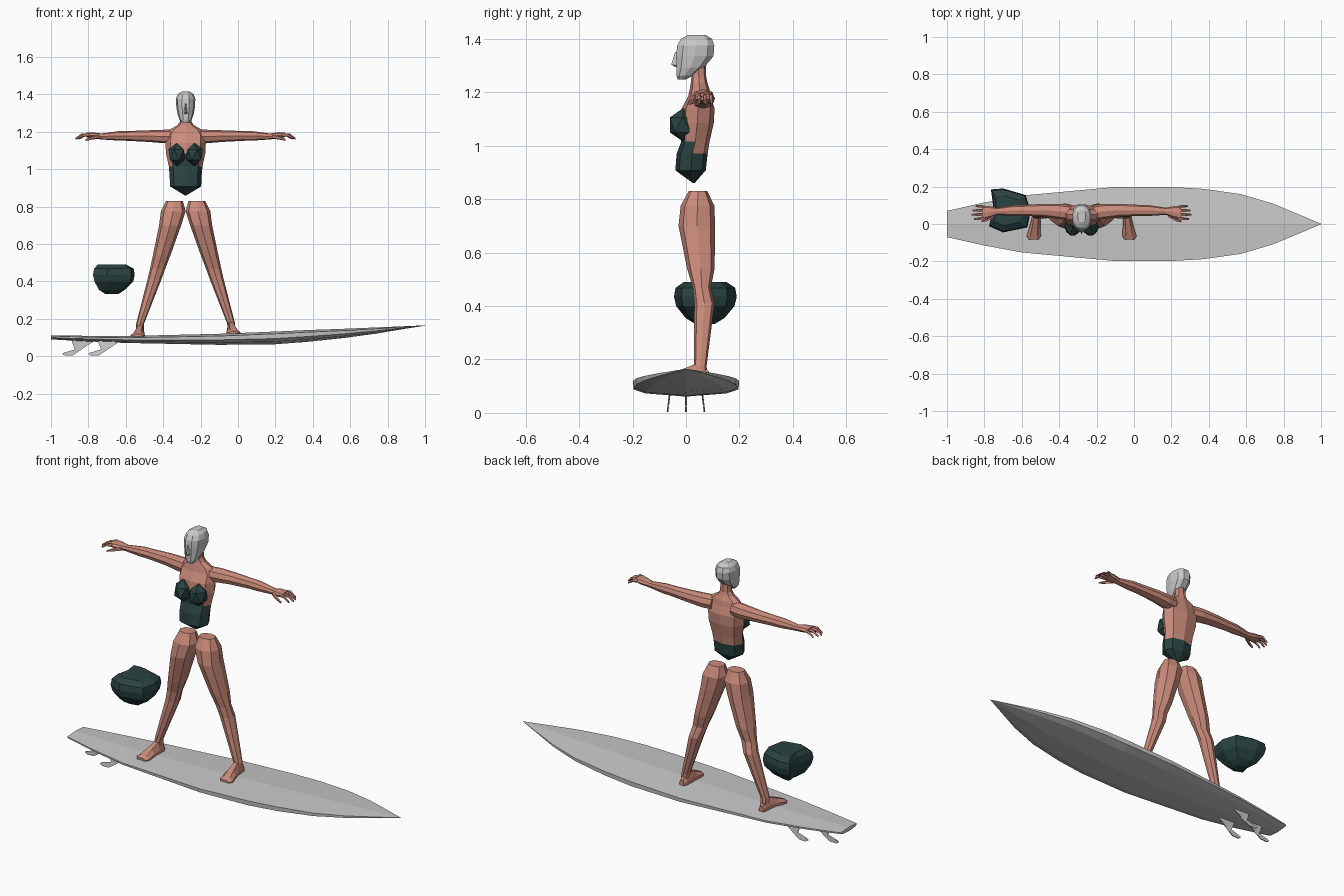
import bpy, bmesh, math
from mathutils import Vector

CX = -0.28  # the figure's own centre line


def material(name, rgb):
    m = bpy.data.materials.new(name)
    m.diffuse_color = (*rgb, 1)
    return m


GREY = material("light grey", (0.58, 0.58, 0.58))
SKIN = material("skin", (0.60, 0.26, 0.20))
SUIT = material("dark teal", (0.022, 0.056, 0.053))


def finish(name, bm, mats, rule=None):
    bmesh.ops.recalc_face_normals(bm, faces=bm.faces)
    if rule:
        for f in bm.faces:
            f.material_index = rule(f.calc_center_median())
    me = bpy.data.meshes.new(name)
    bm.to_mesh(me)
    bm.free()
    for m in mats:
        me.materials.append(m)
    ob = bpy.data.objects.new(name, me)
    bpy.context.collection.objects.link(ob)
    return ob


def loft(name, rings, mats, rule=None):
    bm = bmesh.new()
    vs = [[bm.verts.new(p) for p in r] for r in rings]
    n = len(vs[0])
    for a, b in zip(vs, vs[1:]):
        for i in range(n):
            j = (i + 1) % n
            bm.faces.new((a[i], a[j], b[j], b[i]))
    bm.faces.new(vs[0])
    bm.faces.new(vs[-1])
    bmesh.ops.remove_doubles(bm, verts=bm.verts, dist=0.0002)
    return finish(name, bm, mats, rule)


def ring(c, u, v, n=8, sq=0.85):
    """Rounded section about c, spanned by half-axes u and v."""
    c, u, v = Vector(c), Vector(u), Vector(v)
    pw = lambda t: math.copysign(abs(t) ** sq, t) if abs(t) > 1e-6 else 0
    return [c + u * pw(math.cos(a)) + v * pw(math.sin(a))
            for a in (2 * math.pi * i / n for i in range(n))]


def level(x, z, hw, yf, yb, n=8):
    """Horizontal section from its half width, front and back."""
    return ring((x, (yf + yb) / 2, z), (hw, 0, 0), (0, (yb - yf) / 2, 0), n)


def tube(name, pts, mats, n=5):
    """Tapered tube through (x, y, z, radius) points, running mostly along x."""
    loft(name, [ring(p[:3], (0, p[3], 0), (0, 0, p[3]), n, 1) for p in pts], mats)


# Surfboard: x, half width, deck height, keel height
board = [(-1, .07, .112, .09), (-.8, .115, .109, .079), (-.6, .152, .108, .071),
         (-.1, .198, .120, .061), (.2, .198, .132, .064), (.37, .188, .140, .077),
         (.57, .16, .147, .098), (.74, .11, .154, .121), (.88, .052, .16, .145),
         (1, .001, .165, .163)]
loft("surfboard", [[(x, 0, t), (x, w, t - .012 * w / .2), (x, w * .99, t * .45 + b * .55),
                    (x, w * .76, b + (t - b) * .2), (x, 0, b),
                    (x, -w * .76, b + (t - b) * .2), (x, -w * .99, t * .45 + b * .55),
                    (x, -w, t - .012 * w / .2)] for x, w, t, b in board], [GREY])


# Three swept fins
def fin(name, x, y, lean):
    prof = [(0, .085), (-.05, .045), (-.09, .03), (-.14, .021), (-.18, .003),
            (-.13, .004), (-.085, .018), (.0, .05)]
    prof = [(.0, .085), (-.05, .055), (-.09, .036), (-.13, .022), (-.17, .019),
            (-.18, .012), (-.165, .003), (-.125, .004), (-.10, .02), (-.115, .042), (-.13, .085)]
    loft(name, [[(x + px, y + s * .003 + lean * (.08 - pz), pz) for px, pz in prof]
                for s in (-1, 1)], [GREY])


fin("rear_fin", -.76, 0, 0)
fin("left_fin", -.62, .06, .12)
fin("right_fin", -.62, -.06, -.12)

# Torso with neck: height, half width, front, back
torso = [(.86, .004, .026, .032), (.908, .083, -.04, .074), (.97, .086, -.035, .081),
         (1.015, .09, -.018, .088), (1.085, .105, -.02, .104), (1.14, .108, -.016, .107),
         (1.185, .105, .008, .092), (1.212, .085, .014, .088), (1.236, .043, .018, .08),
         (1.255, .031, .02, .076), (1.30, .028, .02, .074)]
loft("torso", [level(CX, *t) for t in torso], [SKIN, SUIT],
     lambda c: int(c.z < .98 or (c.z < 1.11 and c.y < .015)))

# Suit cups
for s in (-1, 1):
    bm = bmesh.new()
    bmesh.ops.create_icosphere(bm, subdivisions=1, radius=1)
    for v in bm.verts:
        x, y, z = v.co
        v.co = (CX + s * (.047 + .05 * x), -.012 + .057 * y, 1.078 + .062 * z)
    finish("suit_cup", bm, [SUIT])

# Head and nose
head = [(1.248, .017, -.032, .0), (1.262, .031, -.037, .028), (1.293, .043, -.038, .07),
        (1.335, .050, -.04, .106), (1.375, .052, -.036, .109), (1.4, .043, -.022, .1),
        (1.415, .022, .008, .075)]
loft("head", [level(CX, *h, n=10) for h in head], [GREY])
loft("nose", [[(CX - .003, -.036, 1.35), (CX + .003, -.036, 1.35), (CX, -.041, 1.35)],
              [(CX - .012, -.032, 1.30), (CX + .012, -.032, 1.30), (CX, -.055, 1.304)],
              [(CX - .008, -.032, 1.294), (CX + .008, -.032, 1.294), (CX, -.042, 1.295)]],
     [GREY])

# Arms and hands: distance from centre, y, z, half depth, half height
arm = [(.06, .06, 1.175, .04, .036), (.115, .067, 1.175, .041, .036),
       (.2, .073, 1.177, .035, .031), (.31, .073, 1.178, .029, .026),
       (.36, .072, 1.178, .029, .025), (.45, .068, 1.175, .019, .016),
       (.49, .064, 1.18, .031, .016), (.53, .06, 1.183, .036, .012)]
# Legs: distance from centre, height, half width, front, back
leg = [(.06, .83, .045, .01, .08), (.066, .775, .066, -.02, .106),
       (.083, .70, .059, -.028, .109), (.128, .54, .047, .004, .107),
       (.149, .47, .041, .025, .093), (.167, .41, .037, .031, .107),
       (.243, .175, .021, .03, .077), (.245, .14, .021, .028, .08)]
# Feet: distance from centre, y, half width, height
foot = [(.245, .088, .014, .03), (.243, .07, .02, .05), (.244, .03, .023, .06),
        (.25, -.02, .03, .04), (.256, -.065, .038, .02), (.256, -.084, .026, .012)]
for s, sole in ((-1, .106), (1, .121)):
    loft("arm", [ring((CX + s * d, y, z), (0, ry, 0), (0, 0, rz)) for d, y, z, ry, rz in arm],
         [SKIN])
    for i, tip in enumerate((.575, .588, .583, .568)):
        y = .034 + .018 * i
        tube("finger", [(CX + s * .515, y, 1.183, .009),
                        (CX + s * (tip - .03), y - .006 + .004 * i, 1.183, .008),
                        (CX + s * tip, y - .008 + .005 * i, 1.163, .005)], [SKIN])
    tube("thumb", [(CX + s * .465, .045, 1.174, .011), (CX + s * .505, .022, 1.166, .009),
                   (CX + s * .535, .013, 1.156, .005)], [SKIN])
    loft("leg", [level(CX + s * d, *r) for d, *r in leg], [SKIN])
    loft("foot", [[(CX + s * (d + kx * w), y, sole + kz * h) for kx, kz in
                   ((-1, 0), (1, 0), (1, .4), (.5, 1), (-.5, 1), (-1, .4))]
                  for d, y, w, h in foot], [SKIN])

# Detached suit hips: one outline from above, scaled per height
outline = [(-.765, .185), (-.70, .19), (-.58, .155), (-.552, .07), (-.57, -.018),
           (-.70, -.045), (-.775, -.012), (-.752, .088)]
hips = [(.332, .3, -.01), (.355, .62, -.01), (.40, .93, 0), (.435, 1, 0),
        (.468, .95, 0), (.49, .68, -.01)]
loft("suit_hips", [[(-.665 + (x + .665) * k + dx, .07 + (y - .07) * k, z)
                    for x, y in outline] for z, k, dx in hips], [SUIT])
